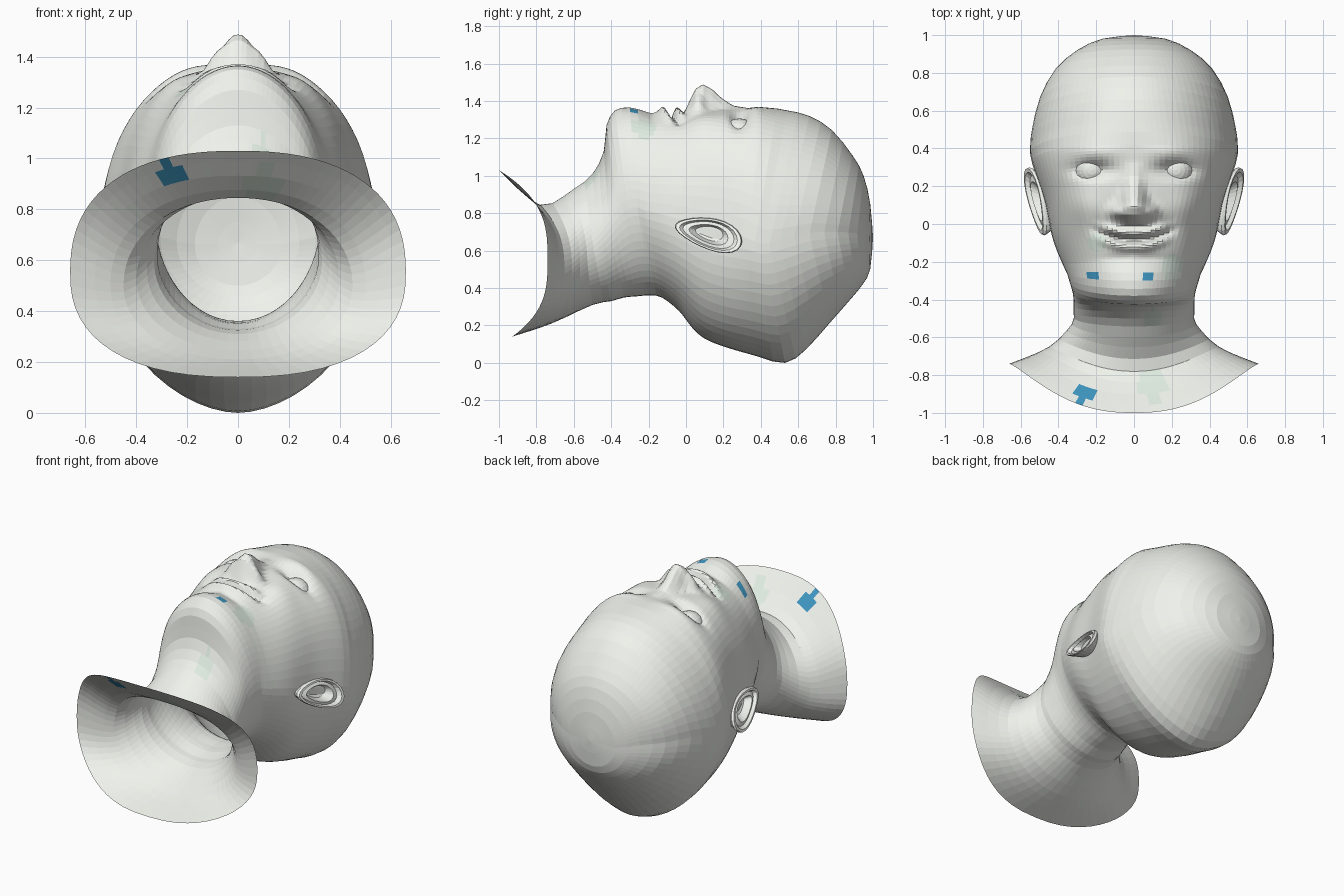
import bpy, bmesh
from math import sin, cos, pi, exp, ceil
from mathutils import Vector, Matrix

if "Cube" in bpy.data.objects:
    bpy.data.objects.remove(bpy.data.objects["Cube"])

# Head rings, crown to collar: front y,z | back y,z | half width, side y
RINGS = [
    (1.0, .67, 1.0, .67, 0, 1.0),
    (.985, .85, .985, .5, .17, .98),
    (.95, 1.0, .945, .42, .305, .915),
    (.89, 1.11, .88, .34, .42, .81),
    (.78, 1.245, .77, .215, .50, .66),
    (.66, 1.32, .64, .07, .54, .50),
    (.54, 1.35, .53, 0, .55, .40),
    (.42, 1.365, .38, .035, .54, .32),
    (.20, 1.355, .10, .13, .475, .12),
    (-.02, 1.34, -.04, .28, .43, -.08),
    (-.20, 1.345, -.13, .35, .375, -.22),
    (-.30, 1.365, -.18, .36, .355, -.26),
    (-.38, 1.35, -.22, .36, .34, -.31),
    (-.425, 1.27, -.27, .355, .325, -.36),
    (-.44, 1.13, -.33, .35, .32, -.41),
    (-.50, 1.01, -.40, .33, .32, -.47),
    (-.60, .93, -.50, .31, .33, -.53),
    (-.78, .845, -.72, .21, .45, -.65),
    (-1.0, 1.03, -.93, .14, .66, -.74)]
HALF = 38

# Face bumps and hollows: x, y, height, x spread, y spread (mirrored in x)
BUMPS = [(.22, .285, -.06, .10, .042), (.20, .385, .015, .13, .04),
         (.27, .09, .022, .09, .09), (.095, .065, .045, .035, .035),
         (.19, -.02, -.018, .035, .06), (.08, -.185, -.016, .10, .03)]
# Nose: y, height
NOSE = [(.33, 0), (.25, .018), (.19, .062), (.14, .112), (.09, .142),
        (.05, .12), (-.01, 0)]


def gauss(d, s):
    return exp(-(d / s) ** 2)


def nose(x, y):
    for (y0, h0), (y1, h1) in zip(NOSE, NOSE[1:]):
        if y1 <= y <= y0:
            h = h0 + (y0 - y) / (y0 - y1) * (h1 - h0)
            return h * exp(-(x / (.045 + .035 * gauss(y - .05, .1))) ** 2.6)
    return 0


def relief(x, y):
    x = abs(x)
    h = nose(x, y) + sum(a * gauss(x - cx, sx) * gauss(y - cy, sy)
                         for cx, cy, a, sx, sy in BUMPS)
    # smiling mouth: a slot between two lip ridges
    d = y + .085 - 1.2 * x * x
    lips = exp(-(x / .17) ** 4)
    return h + lips * (.028 * gauss(d - .036, .021) + .03 * gauss(d + .038, .025)
                       - .04 * gauss(d, .018))


def spline(a, b, c, d, t):
    return .5 * (2 * b + (c - a) * t + (2 * a - 5 * b + 4 * c - d) * t * t
                 + (3 * b - a - 3 * c + d) * t ** 3)


def ring_points(ring):
    fy, fz, by, bz, w, sy = ring
    sz = bz + .46 * (fz - bz)
    # boxier over the eyes and at the collar, pointed at the back of the skull
    front_round = 1.95 + .65 * gauss(fy - .25, .28) + .45 * gauss(fy + 1, .2)
    back_round = 2 - .2 * gauss(by - .5, .2) + .4 * gauss(by + .95, .2)
    bow = 1 + 2 * min(max((-.55 - fy) / .3, 0), 1)
    pts = []
    for i in range(-HALF + 1, HALF + 1):
        t = pi * (abs(i) / HALF) ** 1.4
        front = t < pi / 2
        p = 2 / (front_round if front else back_round)
        k = abs(cos(t)) ** p
        x = w * max(sin(t), 0) ** p * (1 if i > 0 else -1)
        ey, ez = (fy, fz) if front else (by, bz)
        y, z = sy + (ey - sy) * k ** bow, sz + (ez - sz) * k
        if front:
            z += relief(x, y) * min(max((z - .85) / .3, 0), 1)
        pts.append((x, y, z))
    return pts


# Off-white skin with a few tinted patches
MATS = []
for name, color in (("skin", (.87, .89, .84, 1)), ("pale_green", (.74, .84, .75, 1)),
                    ("blue", (.05, .31, .54, 1))):
    mat = bpy.data.materials.new(name)
    mat.diffuse_color = color
    mat.use_nodes = True
    mat.node_tree.nodes["Principled BSDF"].inputs["Base Color"].default_value = mat.diffuse_color
    MATS.append(mat)


def make_object(name, bm):
    bmesh.ops.remove_doubles(bm, verts=bm.verts, dist=.0005)
    bmesh.ops.recalc_face_normals(bm, faces=bm.faces)
    me = bpy.data.meshes.new(name)
    bm.to_mesh(me)
    bm.free()
    for mat in MATS:
        me.materials.append(mat)
    ob = bpy.data.objects.new(name, me)
    bpy.context.collection.objects.link(ob)
    return ob


def loft(loops):
    bm = bmesh.new()
    rows = [[bm.verts.new(p) for p in loop] for loop in loops]
    for a, b in zip(rows, rows[1:]):
        n = len(a)
        for i in range(n):
            j = (i + 1) % n
            bm.faces.new((a[i], a[j], b[j], b[i]))
    return bm


# Head, neck and collar: one open shell, finer over the face
rings = [Vector(r) for r in RINGS]
last = len(rings) - 1
loops = []
for i in range(last):
    quad = [rings[min(max(i + k, 0), last)] for k in (-1, 0, 1, 2)]
    y0, y1 = quad[1][0], quad[2][0]
    size = .07
    if y0 < .43 and y1 > -.21:
        size = .018 if y0 > .25 else .011
    steps = max(2, ceil((y0 - y1) / size))
    loops += [ring_points(spline(*quad, s / steps)) for s in range(steps)]
loops.append(ring_points(rings[-1]))
head = make_object("head_and_neck", loft(loops))

# Tinted patches on chin, jaw and chest: x, y, radius
GREEN = [(.1, -.5, .05), (.2, -.22, .06), (.1, -.85, .08), (-.2, -.1, .05)]
BLUE = [(-.265, -.895, .052), (.075, -.26, .03), (-.22, -.26, .03)]
for f in head.data.polygons:
    c = f.center
    for index, spots in ((1, GREEN), (2, BLUE)):
        if c.z > .75 and any((c.x - x) ** 2 + (c.y - y) ** 2 < r * r for x, y, r in spots):
            f.material_index = index

# Ears: egg-shaped rings from the root over the rim into the hollow (size, depth)
EAR = [(.6, -.10), (.9, -.02), (1.0, .01), (.97, .025), (.86, .025), (.76, .005),
       (.58, .012), (.38, -.03), (0, -.04)]
for side, name in ((1, "ear_right"), (-1, "ear_left")):
    ear = []
    for size, depth in EAR:
        loop = []
        for i in range(24):
            a = 2 * pi * i / 24
            u = .18 * size * cos(a)
            v = .085 * size * sin(a) * (1 + .28 * cos(a))
            loop.append((side * (.502 + depth + .22 * u - .42 * v),
                         .12 + u, .69 - .22 * u + v))
        ear.append(loop)
    make_object(name, loft(ear))

# Eyeballs
for side, name in ((1, "eye_right"), (-1, "eye_left")):
    bm = bmesh.new()
    bmesh.ops.create_uvsphere(bm, u_segments=20, v_segments=12, radius=.095,
                              matrix=Matrix.Translation((side * .222, .285, 1.212)))
    make_object(name, bm)
